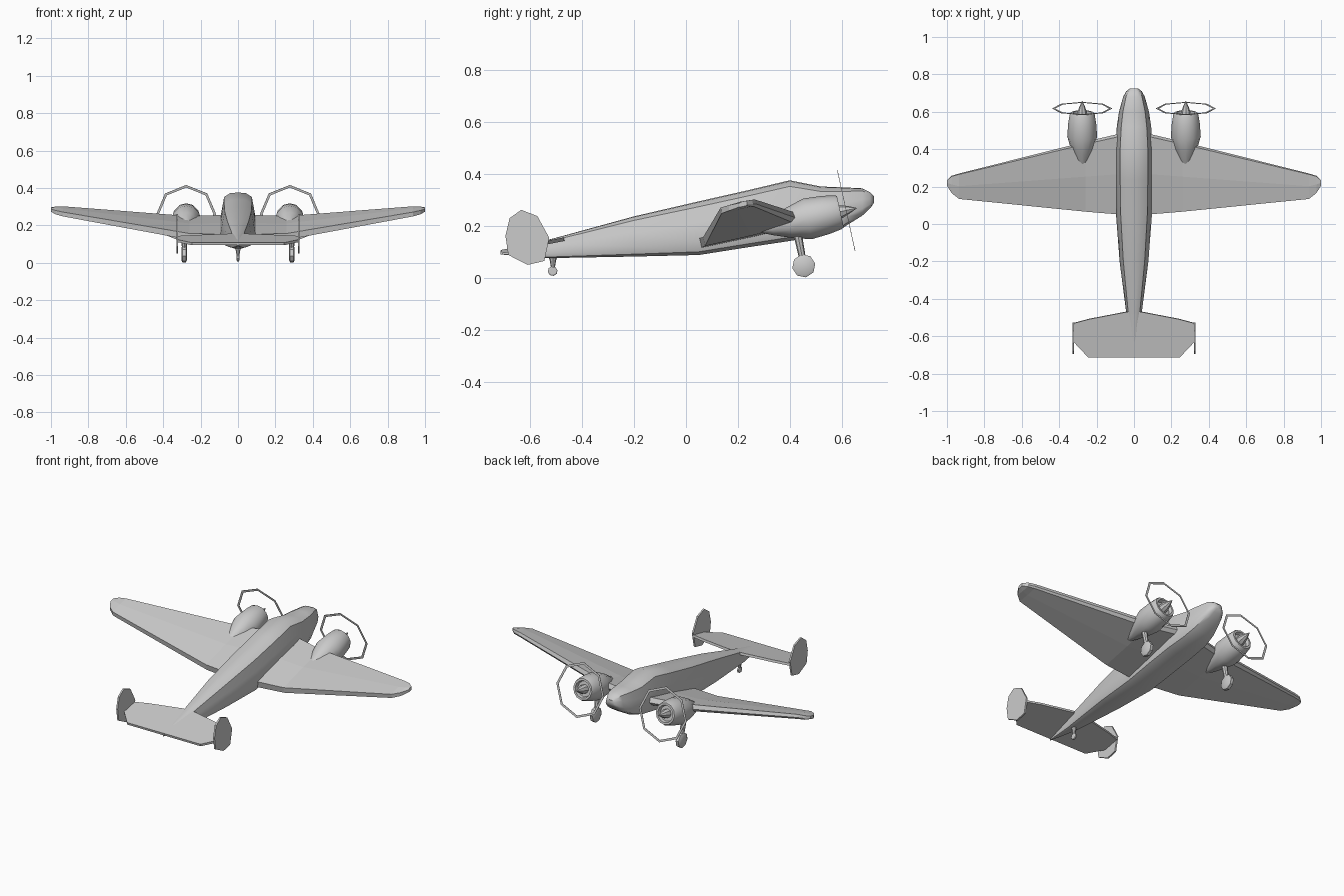
import bpy, bmesh, math
from mathutils import Vector as V

if "Cube" in bpy.data.objects:
    bpy.data.objects.remove(bpy.data.objects["Cube"])

PITCH = math.atan(0.22)                       # nose-up ground attitude
AX = V((0, math.cos(PITCH), math.sin(PITCH)))  # thrust axis
UP = V((0, -math.sin(PITCH), math.cos(PITCH)))
X, Y, Z = V((1, 0, 0)), V((0, 1, 0)), V((0, 0, 1))


def loft(name, rings, smooth=None, close=False):
    """Skin equal-length closed rings; cap the ends, or join last to first."""
    bm = bmesh.new()
    vs = [[bm.verts.new(p) for p in r] for r in rings]
    pairs = list(zip(vs, vs[1:])) + ([(vs[-1], vs[0])] if close else [])
    for a, b in pairs:
        for i in range(len(a)):
            j = (i + 1) % len(a)
            bm.faces.new((a[i], a[j], b[j], b[i]))
    if not close:
        bm.faces.new(vs[0])
        bm.faces.new(vs[-1])
    bmesh.ops.recalc_face_normals(bm, faces=bm.faces)
    me = bpy.data.meshes.new(name)
    bm.to_mesh(me)
    bm.free()
    ob = bpy.data.objects.new(name, me)
    bpy.context.collection.objects.link(ob)
    if smooth:
        bpy.ops.object.select_all(action='DESELECT')
        bpy.context.view_layer.objects.active = ob
        ob.select_set(True)
        bpy.ops.object.shade_smooth_by_angle(angle=math.radians(smooth))
    return ob


def circle(c, r, u, v, n, turn=0.0):
    return [c + r * (u * math.cos(t) + v * math.sin(t))
            for t in (2 * math.pi * (i + turn) / n for i in range(n))]


def slab(name, outline, normal, thick):
    """Flat plate of constant thickness."""
    pts = [V(p) for p in outline]
    h = normal * thick / 2
    return loft(name, [[p - h for p in pts], [p + h for p in pts]])


# Fuselage: (y, half width, bottom z, top z)
stations = [(-0.715, 0.003, 0.09, 0.105), (-0.53, 0.033, 0.076, 0.147),
            (-0.47, 0.042, 0.077, 0.163), (-0.20, 0.077, 0.082, 0.237),
            (0.05, 0.096, 0.088, 0.295), (0.24, 0.1, 0.118, 0.338),
            (0.40, 0.1, 0.142, 0.376), (0.52, 0.092, 0.162, 0.352),
            (0.60, 0.08, 0.19, 0.349), (0.68, 0.058, 0.24, 0.345),
            (0.71, 0.042, 0.268, 0.33), (0.724, 0.022, 0.288, 0.315)]
half = [(0, 1), (0.42, 0.985), (0.74, 0.9), (0.87, 0.6), (1, 0.25), (0.85, 0.06), (0.5, 0)]
section = half + [(0, 0)] + [(-x, z) for x, z in reversed(half[1:])]
loft("fuselage", [[V((x * w, y, zb + z * (zt - zb))) for x, z in section]
                  for y, w, zb, zt in stations], 40)

# Wing: (x, leading y, leading z, trailing y, trailing z, thickness)
right = [(0.26, 0.44, 0.232, 0.066, 0.14, 0.042), (0.935, 0.270, 0.289, 0.134, 0.26, 0.028),
         (0.975, 0.258, 0.289, 0.165, 0.27, 0.025), (1.0, 0.235, 0.288, 0.205, 0.281, 0.018)]
foil = [(0, -0.15), (0.035, 0.5), (0.5, 0.58), (1, 0.4), (0.98, -0.45), (0.5, -0.55), (0.04, -0.5)]


def wing_ring(x, yl, zl, yt, zt, t):
    return [V((x, yl + f * (yt - yl), zl + f * (zt - zl) + h * t)) for f, h in foil]


mid = (0.09, 0.48, 0.236, 0.052, 0.135, 0.046)
wing = [mid] + right
wing = [(-s[0],) + s[1:] for s in reversed(wing)] + wing
loft("wing", [wing_ring(*s) for s in wing])

# Tailplane, pitched with the aircraft
tail = [(0.043, -0.47), (0.24, -0.508), (0.322, -0.53), (0.322, -0.63), (0.246, -0.711)]
tail = tail + [(-x, y) for x, y in reversed(tail)]
slab("tailplane", [(x, y, 0.148 + 0.2 * (y + 0.475)) for x, y in tail], UP, 0.014)

fin = [(-0.635, 0.262), (-0.573, 0.238), (-0.527, 0.154), (-0.546, 0.065),
       (-0.61, 0.05), (-0.685, 0.088), (-0.696, 0.162), (-0.68, 0.23)]


def wheel(name, c, r, w):
    loft(name, [circle(c + X * o * w, k * r, Y, Z, 8, 0.25)
                for o, k in ((-0.5, 0.75), (-0.3, 1), (0.3, 1), (0.5, 0.75))], 30)


for side, s in (("right", 1), ("left", -1)):
    # Twin end fins
    slab(side + "_fin", [(s * 0.325, y, z) for y, z in fin], X, 0.01)

    # Engine nacelle with recessed cowling mouth
    front = V((s * 0.277, 0.595, 0.255))
    prof = [(-0.32, 0.012), (-0.27, 0.034), (-0.2, 0.06), (-0.13, 0.08), (-0.06, 0.075),
            (-0.01, 0.067), (0, 0.062), (0, 0.05), (-0.02, 0.045)]
    loft(side + "_nacelle", [circle(front + AX * d, r, X, UP, 12) for d, r in prof], 40)

    # Spinner and spinning-blade ring
    loft(side + "_spinner", [circle(front + AX * d, r, X, UP, 8)
                             for d, r in ((-0.025, 0.027), (0.005, 0.025), (0.035, 0.014), (0.063, 0.002))], 40)
    hub = front + AX * 0.023
    loft(side + "_propeller_ring",
         [circle(hub + AX * d, r, X, UP, 8)
          for d, r in ((-0.001, 0.146), (-0.001, 0.16), (0.001, 0.16), (0.001, 0.146))], close=True)

    # Main gear
    loft(side + "_gear_leg", [circle(V((s * 0.287, 0.43, 0.17)), 0.017, X, Y, 8),
                              circle(V((s * 0.287, 0.45, 0.07)), 0.013, X, Y, 8),
                              circle(V((s * 0.287, 0.454, 0.05)), 0.01, X, Y, 8)], 40)
    wheel(side + "_wheel", V((s * 0.288, 0.454, 0.046)), 0.045, 0.03)

# Tail wheel
loft("tail_wheel_leg", [circle(V((0, -0.513, 0.095)), 0.022, X, Y, 8),
                        circle(V((0, -0.513, 0.066)), 0.012, X, Y, 8),
                        circle(V((0, -0.513, 0.03)), 0.006, X, Y, 8)], 40)
wheel("tail_wheel", V((0, -0.514, 0.026)), 0.019, 0.014)
